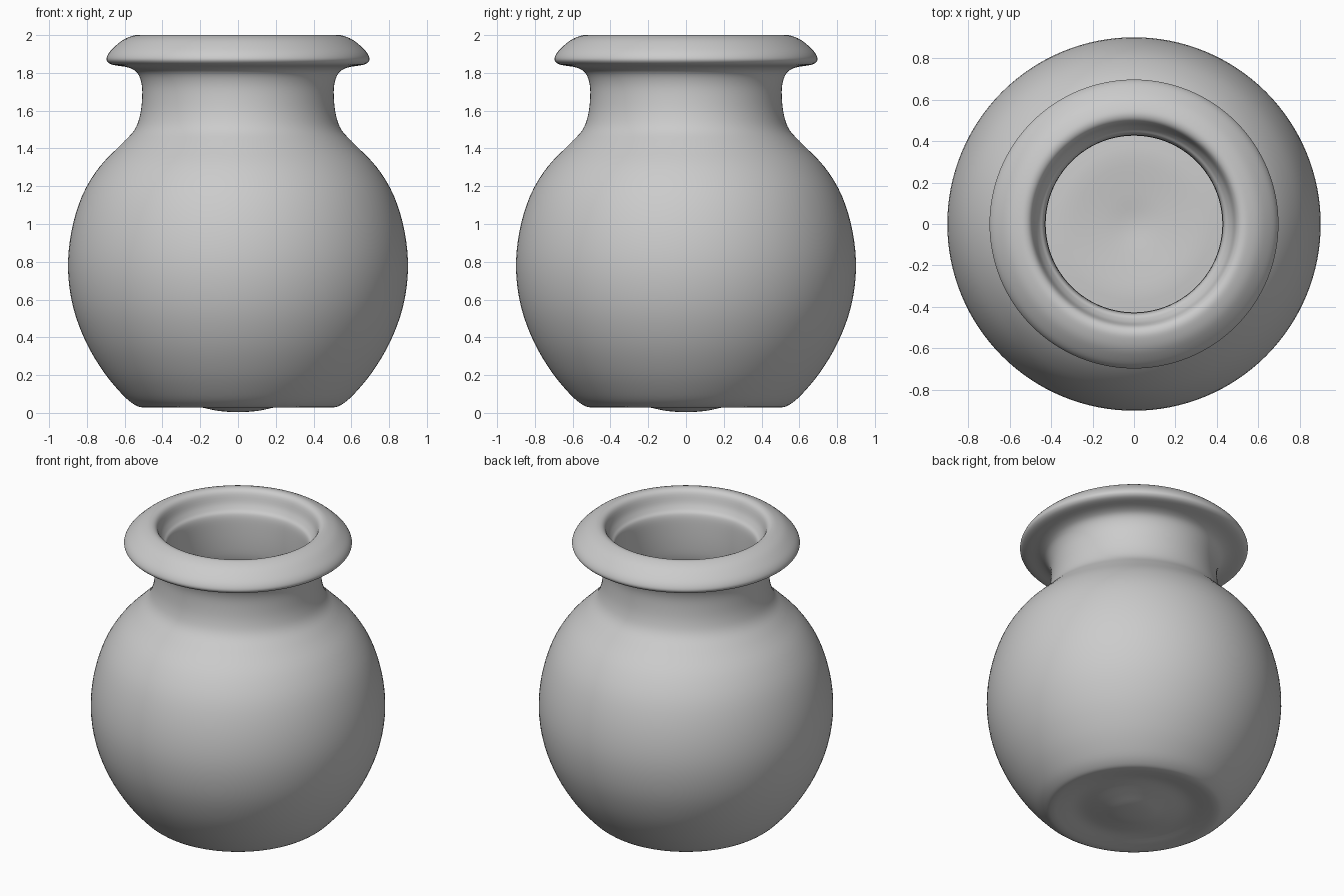
import bpy, bmesh, math
from mathutils import Vector

if "Cube" in bpy.data.objects:
    bpy.data.objects.remove(bpy.data.objects["Cube"])

# Control points (radius, height): underside, belly, neck, lip, then the inside
profile = [
    (0, 0.004), (0.1, 0.01), (0.2, 0.03), (0.33, 0.05), (0.44, 0.035),
    (0.50, 0.029), (0.545, 0.042), (0.61, 0.095), (0.71, 0.215), (0.805, 0.375),
    (0.873, 0.56), (0.90, 0.76), (0.882, 0.96), (0.825, 1.15), (0.735, 1.30),
    (0.62, 1.42), (0.55, 1.495), (0.52, 1.57), (0.508, 1.66), (0.51, 1.74),
    (0.533, 1.80), (0.58, 1.828), (0.66, 1.842), (0.69, 1.858), (0.695, 1.882),
    (0.672, 1.92), (0.615, 1.97), (0.565, 1.994), (0.525, 2.0), (0.495, 1.98),
    (0.475, 1.92), (0.455, 1.885), (0.435, 1.86), (0.427, 1.80), (0.427, 1.66),
    (0.44, 1.55), (0.485, 1.45), (0.57, 1.355), (0.67, 1.255), (0.75, 1.12),
    (0.80, 0.95), (0.817, 0.76), (0.793, 0.58), (0.73, 0.42), (0.64, 0.27),
    (0.56, 0.165), (0.48, 0.115), (0.33, 0.12), (0.15, 0.105), (0, 0.09),
]


def smooth_curve(points, steps=4):
    """Catmull-Rom curve through the control points."""
    pts = [Vector(p) for p in points]
    first = Vector((-pts[1].x, pts[1].y))
    last = Vector((-pts[-2].x, pts[-2].y))
    pts = [first] + pts + [last]
    out = []
    for a, b, c, d in zip(pts, pts[1:], pts[2:], pts[3:]):
        for s in range(steps):
            t = s / steps
            out.append(0.5 * (2 * b + (c - a) * t
                              + (2 * a - 5 * b + 4 * c - d) * t ** 2
                              + (3 * b - a - 3 * c + d) * t ** 3))
    out.append(pts[-2])
    return out


# Pot: the profile turned around the z axis
bm = bmesh.new()
verts = [bm.verts.new((max(p.x, 0), 0, p.y)) for p in smooth_curve(profile)]
edges = [bm.edges.new(pair) for pair in zip(verts, verts[1:])]
bmesh.ops.spin(bm, geom=verts + edges, cent=(0, 0, 0), axis=(0, 0, 1),
               angle=math.tau, steps=128, use_duplicate=False)
bmesh.ops.remove_doubles(bm, verts=bm.verts, dist=0.0001)
bmesh.ops.recalc_face_normals(bm, faces=bm.faces)
for face in bm.faces:
    face.smooth = True

mesh = bpy.data.meshes.new("pot")
bm.to_mesh(mesh)
bm.free()
pot = bpy.data.objects.new("pot", mesh)
bpy.context.collection.objects.link(pot)
